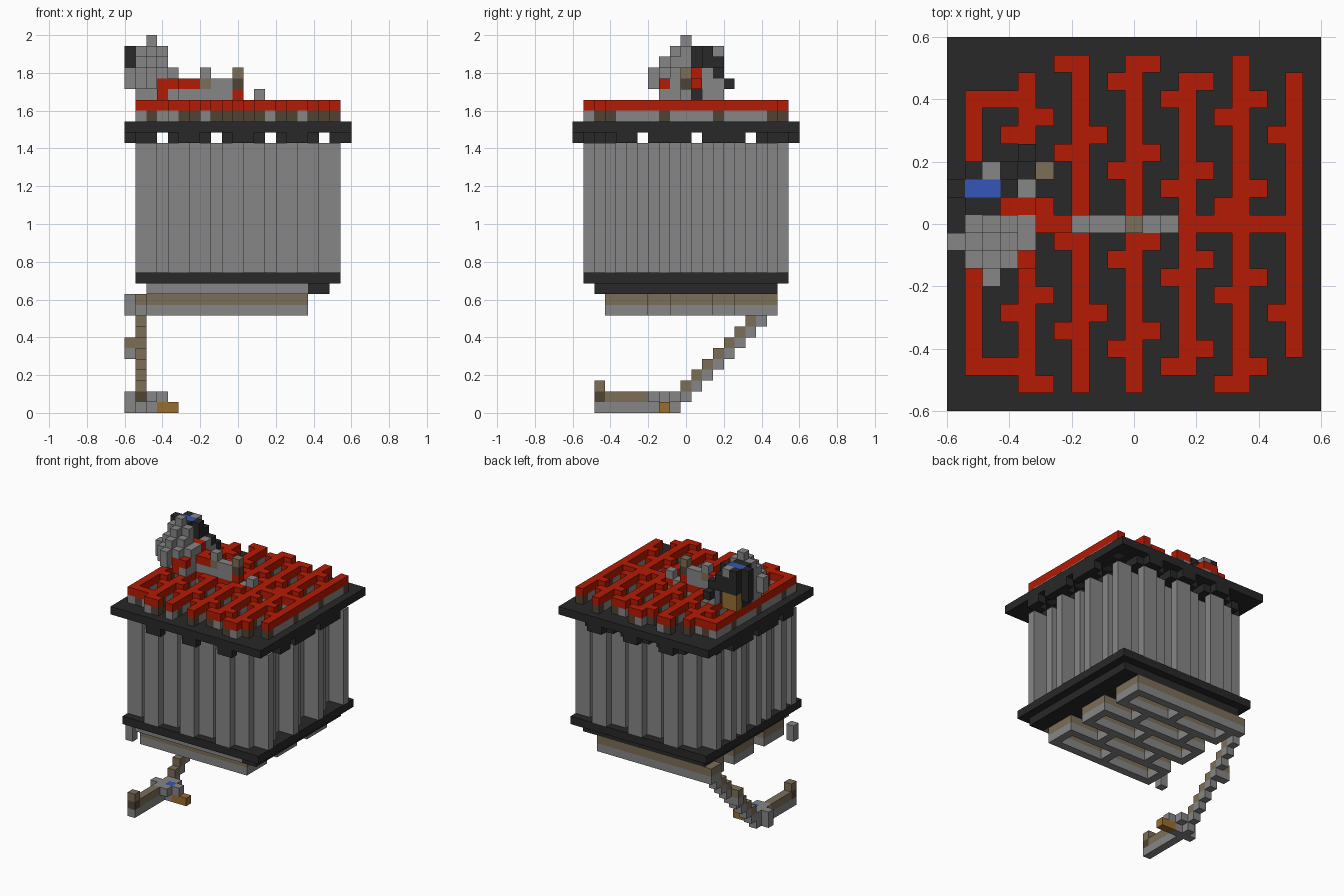
import bpy, bmesh

cube = bpy.data.objects.get("Cube")
if cube:
    bpy.data.objects.remove(cube, do_unlink=True)

UNIT = 2 / 35      # edge of one block
SIZE = 21          # blocks along x and y
PALETTE = {"grey": "868686", "black": "282828", "red": "b51a04", "tan": "7c6e58",
           "dark_brown": "504234", "gold": "986e30", "blue": "3556b8"}


def linear(code):
    values = [int(code[n:n + 2], 16) / 255 for n in (0, 2, 4)]
    return [((c + 0.055) / 1.055) ** 2.4 if c > 0.04 else c / 12.92 for c in values] + [1]


materials = {}
for name, code in PALETTE.items():
    mat = bpy.data.materials.new(name)
    mat.use_nodes = True
    mat.diffuse_color = linear(code)
    mat.node_tree.nodes["Principled BSDF"].inputs["Base Color"].default_value = linear(code)
    materials[name] = mat

cells = {}         # block position -> (part, colour)


def span(value):
    return range(value, value + 1) if isinstance(value, int) else range(value[0], value[1] + 1)


def box(part, colour, x, y, z):
    for i in span(x):
        for j in span(y):
            for k in span(z):
                cells[i, j, k] = (part, colour)


inner = range(1, 20)


def on_lattice(i, j):
    """Knight's-move spacing shared by the rods and the maze arms."""
    return i in inner and j in inner and (2 * i + j) % 5 == 1 and (i, j) != (1, 19)


# Top plate with clipped square pads beneath it, open above each rod
box("top_plate", "black", (0, 20), (0, 20), 26)
for i in range(SIZE):
    for j in range(SIZE):
        a, b = (i - 4) % 5, (j - 2) % 5
        if on_lattice(i, j):
            box("top_plate", "dark_brown", i, j, 26)
        elif a < 4 and b < 4 and not (a in (0, 3) and b in (0, 3)) and abs(i - 10) + abs(j - 10) < 17:
            box("plate_pads", "black", i, j, 25)
box("plate_pads", "black", 10, 1, 25)

# Rods, two blocks wide
for i in inner:
    for j in inner:
        if on_lattice(i, j) or on_lattice(i + 1, j):
            box("rods", "grey", i, j, (13, 24))

# Maze of red rails on a grey and brown course
maze = {(i, j) for i in inner for j in inner if on_lattice(i, j)}
bars = {1: (2, 17), 4: (1, 18), 7: (1, 19), 10: (1, 19), 13: (2, 18), 16: (1, 19), 19: (3, 18)}
for i, reach in bars.items():
    maze |= {(i, j) for j in span(reach)}
maze |= {(i, 10) for i in range(4, 20)} | {(3, 2), (3, 17)}
for i, j in maze:
    box("maze_course", "dark_brown" if on_lattice(i, j) else "grey", i, j, 27)
    box("maze_rails", "red", i, j, 28)

# Bottom plates
box("bottom_plate", "black", (1, 19), (1, 19), 12)
box("lower_plate", "black", (2, 18), (2, 18), 11)
box("lower_plate", "grey", (2, 16), 2, 11)

# Brick-bond frame under the base
for colour, k in (("tan", 10), ("grey", 9)):
    for row in range(3, 19, 3):
        box("base_frame", colour, (2, 16), row, k)
        if row < 18:
            for i in ((2, 9, 16) if row % 2 else (5, 12)):
                box("base_frame", colour, i, (row + 1, row + 2), k)
    box("base_frame", colour, 1, (17, 18), k)
box("corner_stub", "grey", 0, 3, (9, 10))

# Stepped tail
for k in range(1, 9):
    box("tail", "tan", 1, k + 8, k)
    box("tail", "grey", 1, k + 9, k)
box("tail", "tan", 0, 14, 6)
box("tail", "grey", 0, 14, 5)

# Foot
box("foot", "grey", 1, (2, 9), 0)
box("foot", "tan", 1, (3, 6), 1)
box("foot", "dark_brown", 1, 2, 1)
box("foot", "tan", 1, 2, 2)
box("foot", "grey", (0, 2), 8, (0, 1))
box("foot", "grey", (1, 2), (7, 9), 1)
box("foot", "grey", 3, 8, 1)
box("foot", "blue", 2, 8, 1)
box("foot_tip", "gold", (3, 4), 8, 0)

# Rounded head
box("head", "grey", (1, 3), (9, 10), (29, 32))
box("head", "grey", (1, 3), 10, 33)
box("head", "grey", 2, 9, 33)
box("head", "grey", (1, 3), 8, (30, 31))
box("head", "grey", 2, 8, 32)
box("head", "grey", 4, (9, 10), (29, 31))
box("head", "grey", 0, 9, (30, 31))
box("head", "grey", 2, 7, (30, 31))
box("head", "grey", 2, 10, 34)
box("head", "red", 3, 8, (29, 30))
box("head", "red", 4, 8, 30)
box("head", "grey", 4, 8, 29)

# Ribbed dark hood behind the head, with a blue top and a gold base
box("hood", "black", (0, 3), 12, (30, 33))
box("hood", "black", (1, 2), (11, 13), (30, 33))
box("hood", "blue", (1, 2), 12, 33)
box("hood", "grey", 2, 13, 33)
box("hood", "black", (1, 3), (11, 12), 29)
box("hood", "gold", (1, 2), 13, (29, 30))
box("hood", "black", 3, 13, (31, 32))
box("hood", "grey", 4, 12, (29, 31))
box("hood", "grey", 4, 13, (29, 30))
box("hood", "black", 4, 13, 31)
box("hood", "black", 4, 14, 30)
box("side_post", "tan", 5, 13, (27, 28))

# Spout along the middle
box("spout", "red", (3, 4), 11, (30, 31))
box("spout", "red", 5, 11, 30)
box("spout", "grey", (4, 9), 10, 29)
box("spout", "red", (5, 6), 10, 30)
box("spout", "tan", 7, 10, 30)
box("spout", "grey", 7, 10, 31)
box("spout", "grey", (8, 9), 10, 30)
box("spout", "red", 10, 10, 29)
box("spout", "dark_brown", 10, 10, 30)
box("spout", "tan", 10, 10, 31)
box("spout", "grey", 11, 10, 28)
box("spout", "grey", 12, 10, 29)


def build(part):
    """Make one object from the exposed faces of a part's blocks."""
    bm = bmesh.new()
    mesh = bpy.data.meshes.new(part)
    used = sorted({c for p, c in cells.values() if p == part})
    for c in used:
        mesh.materials.append(materials[c])
    verts = {}

    def vert(p):
        if p not in verts:
            verts[p] = bm.verts.new(((p[0] - SIZE / 2) * UNIT, (p[1] - SIZE / 2) * UNIT, p[2] * UNIT))
        return verts[p]

    for pos, (owner, colour) in cells.items():
        if owner != part:
            continue
        for axis in range(3):
            for side in (0, 1):
                near = list(pos)
                near[axis] += 2 * side - 1
                if tuple(near) in cells:
                    continue
                loop = []
                for u, v in ((0, 0), (1, 0), (1, 1), (0, 1)):
                    p = list(pos)
                    p[axis] += side
                    p[(axis + 1) % 3] += u
                    p[(axis + 2) % 3] += v
                    loop.append(vert(tuple(p)))
                face = bm.faces.new(loop if side else loop[::-1])
                face.material_index = used.index(colour)
    bm.to_mesh(mesh)
    bm.free()
    bpy.context.collection.objects.link(bpy.data.objects.new(part, mesh))


for part in sorted({p for p, c in cells.values()}):
    build(part)
